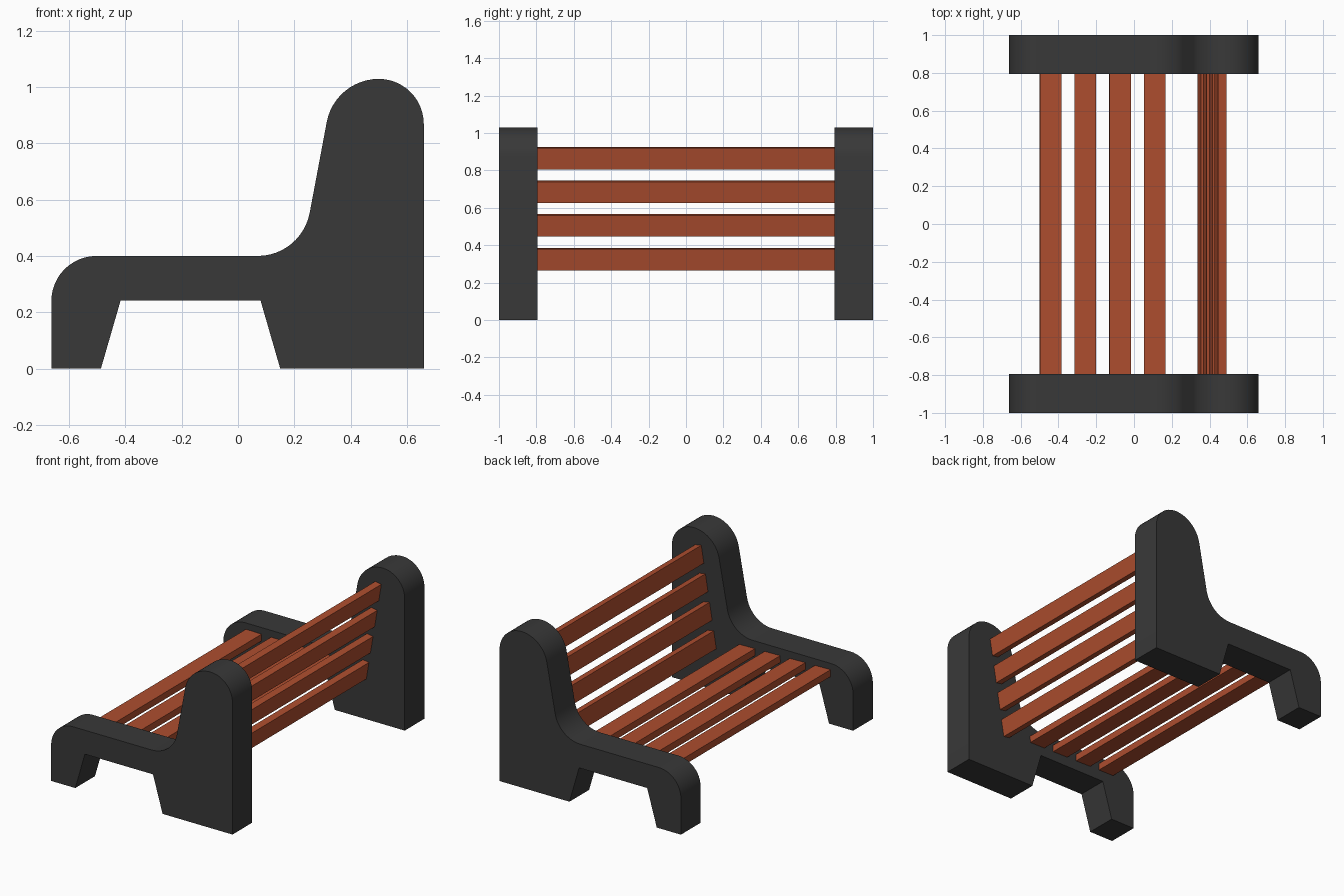
import bpy, bmesh
from math import radians, cos, sin

if "Cube" in bpy.data.objects:
    bpy.data.objects.remove(bpy.data.objects["Cube"])


def material(name, color):
    m = bpy.data.materials.new(name)
    m.diffuse_color = (*color, 1)
    m.use_nodes = True
    m.node_tree.nodes["Principled BSDF"].inputs["Base Color"].default_value = m.diffuse_color
    return m


concrete = material("dark_concrete", (0.04, 0.04, 0.04))
wood = material("red_wood", (0.42, 0.075, 0.028))


def add_object(name, bm, mat):
    bmesh.ops.recalc_face_normals(bm, faces=bm.faces)
    mesh = bpy.data.meshes.new(name)
    bm.to_mesh(mesh)
    bm.free()
    mesh.materials.append(mat)
    ob = bpy.data.objects.new(name, mesh)
    bpy.context.collection.objects.link(ob)
    return ob


def arc(cx, cz, r, a0, a1, n=12):
    angles = [radians(a0 + (a1 - a0) * i / n) for i in range(n + 1)]
    return [(cx + r * cos(a), cz + r * sin(a)) for a in angles]


# Side profile: front foot, rounded seat edge, concave sweep, rounded back
profile = [(-0.663, 0)]
profile += arc(-0.503, 0.24, 0.16, 180, 90)
profile += arc(0.07, 0.588, 0.188, -90, -11)
profile += arc(0.5, 0.841, 0.188, 169, 90)[:-1]
profile += arc(0.5, 0.869, 0.16, 90, 0)
profile += [(0.66, 0), (0.15, 0), (0.08, 0.242), (-0.417, 0.242), (-0.487, 0)]


# End panels
def end_panel(name, y0, y1):
    bm = bmesh.new()
    face = bm.faces.new([bm.verts.new((x, y0, z)) for x, z in profile])
    ext = bmesh.ops.extrude_face_region(bm, geom=[face])["geom"]
    verts = [v for v in ext if isinstance(v, bmesh.types.BMVert)]
    bmesh.ops.translate(bm, verts=verts, vec=(0, y1 - y0, 0))
    ob = add_object(name, bm, concrete)
    bpy.ops.object.select_all(action='DESELECT')
    ob.select_set(True)
    bpy.context.view_layer.objects.active = ob
    bpy.ops.object.shade_smooth_by_angle(angle=radians(12))


end_panel("end_panel_near", -1.0, -0.795)
end_panel("end_panel_far", 0.795, 1.0)


# Slats
def slat(name, x, z, size, tilt):
    bm = bmesh.new()
    bmesh.ops.create_cube(bm, size=1)
    bmesh.ops.scale(bm, verts=bm.verts, vec=size)
    ob = add_object(name, bm, wood)
    ob.location = (x, 0, z)
    ob.rotation_euler.y = radians(tilt)


for i in range(4):
    slat(f"seat_slat_{i + 1}", -0.442 + 0.184 * i, 0.335 - 0.003 * i,
         (0.114, 1.6, 0.045), 1.2)
    slat(f"back_slat_{i + 1}", 0.367 + 0.0303 * i, 0.326 + 0.18 * i,
         (0.045, 1.6, 0.115), 9.5)
